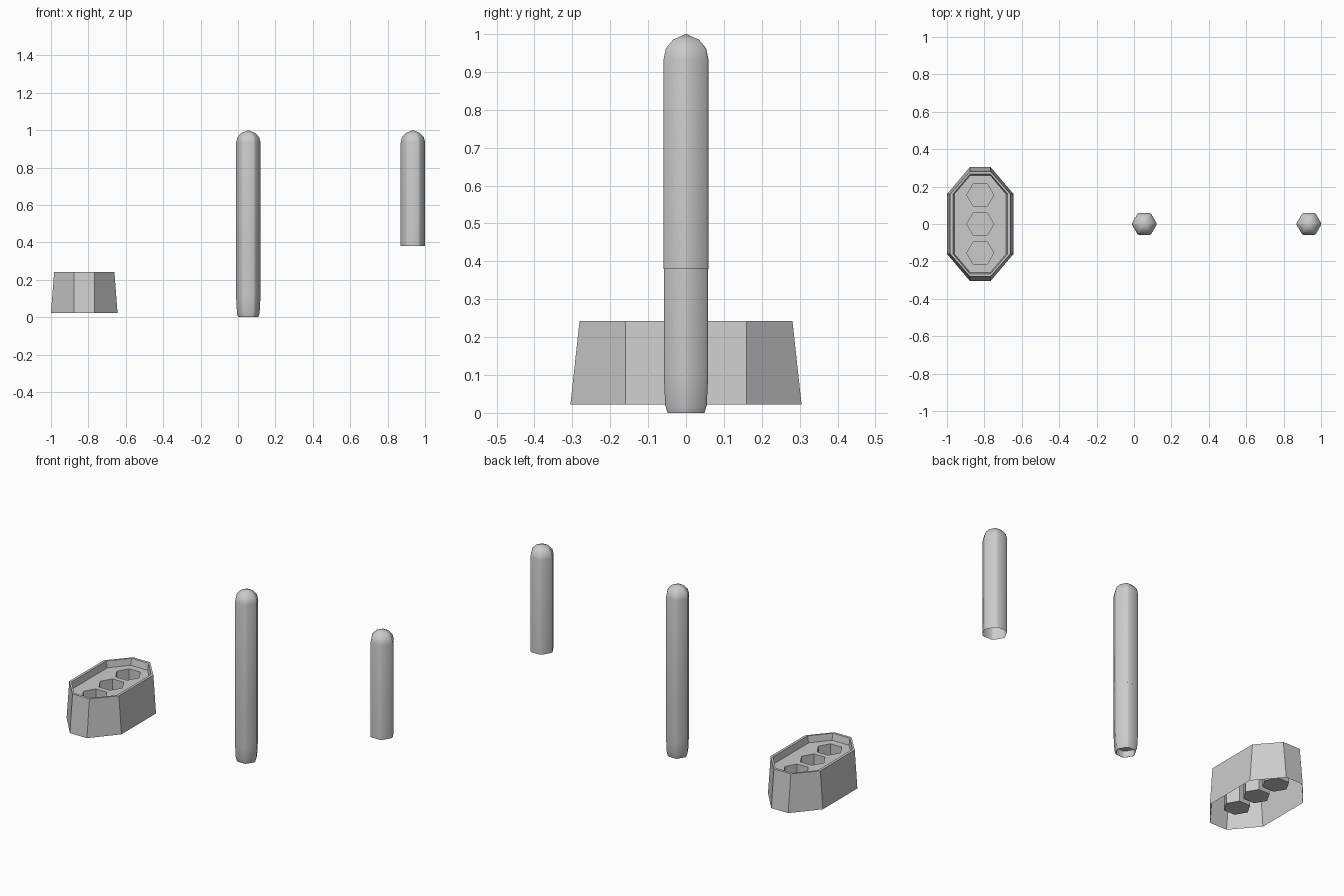
import bpy, bmesh
from math import cos, sin, pi
from mathutils import Vector

if "Cube" in bpy.data.objects:
    bpy.data.objects.remove(bpy.data.objects["Cube"])


def hexagon(r, bevel=0.0):
    """Hexagon outline with points on the x axis, optionally with cut corners."""
    c = [Vector((r * cos(i * pi / 3), r * sin(i * pi / 3))) for i in range(6)]
    if not bevel:
        return c
    out = []
    for i in range(6):
        out += [c[i].lerp(c[i - 1], bevel), c[i].lerp(c[(i + 1) % 6], bevel)]
    return out


def ring(bm, outline, z, scale=1.0, off=(0, 0)):
    return [bm.verts.new((p[0] * scale + off[0], p[1] * scale + off[1], z)) for p in outline]


def bridge(bm, a, b):
    n = len(a)
    for i in range(n):
        j = (i + 1) % n
        bm.faces.new((a[i], a[j], b[j], b[i]))


def loft(bm, rings):
    for a, b in zip(rings, rings[1:]):
        bridge(bm, a, b)


def finish(bm, name, loc, smooth=False):
    bmesh.ops.recalc_face_normals(bm, faces=bm.faces[:])
    me = bpy.data.meshes.new(name)
    bm.to_mesh(me)
    bm.free()
    ob = bpy.data.objects.new(name, me)
    ob.location = loc
    bpy.context.collection.objects.link(ob)
    if smooth:
        bpy.ops.object.select_all(action='DESELECT')
        ob.select_set(True)
        bpy.context.view_layer.objects.active = ob
        bpy.ops.object.shade_smooth_by_angle(angle=0.6)
    return ob


PEN = hexagon(0.068, 0.09)


# Cap: open at the bottom, domed at the top
def cap(name, x):
    bm = bmesh.new()
    prof = [(0.38, 1), (0.935, 1), (0.962, 0.9), (0.985, 0.58)]
    rings = [ring(bm, PEN, z, s) for z, s in prof]
    loft(bm, rings)
    tip = bm.verts.new((0, 0, 1.0))
    top = rings[-1]
    for i in range(len(top)):
        bm.faces.new((top[i], top[(i + 1) % len(top)], tip))
    finish(bm, name, (x, 0, 0), True)


cap("pen_cap", 0.055)
cap("loose_cap", 0.935)

# Pen barrel: tapered foot with a recessed end
bm = bmesh.new()
prof = [(0.035, 0.74), (0.0, 0.8), (0.0, 0.83), (0.02, 0.93), (0.1, 0.995), (0.38, 0.995)]
rings = [ring(bm, PEN, z, s) for z, s in prof]
loft(bm, rings)
bm.faces.new(rings[0])
finish(bm, "pen_barrel", (0.055, 0, 0), True)


# Holder: hollow eight-sided shell, raised rim, three hexagonal cups
def octagon(x, y):
    return [(x, -0.16), (x, 0.16), (0.055, y), (-0.055, y),
            (-x, 0.16), (-x, -0.16), (-0.055, -y), (0.055, -y)]


bm = bmesh.new()
shell = [ring(bm, octagon(x, y), z) for x, y, z in
         [(0.178, 0.305, 0.022), (0.161, 0.281, 0.243),
          (0.146, 0.266, 0.243), (0.138, 0.258, 0.205)]]
loft(bm, shell)
loops = [shell[-1]]
for y in (-0.155, 0, 0.155):
    hexa = hexagon(0.072)
    upper = ring(bm, hexa, 0.205, off=(0, y))
    lower = ring(bm, hexa, 0.065, off=(0, y))
    bridge(bm, upper, lower)
    bm.faces.new(lower)
    loops.append(upper)
edges = [bm.edges.get((l[i - 1], l[i])) for l in loops for i in range(len(l))]
bmesh.ops.triangle_fill(bm, edges=edges, use_beauty=True, normal=(0, 0, 1))
finish(bm, "pen_holder", (-0.822, 0, 0))
